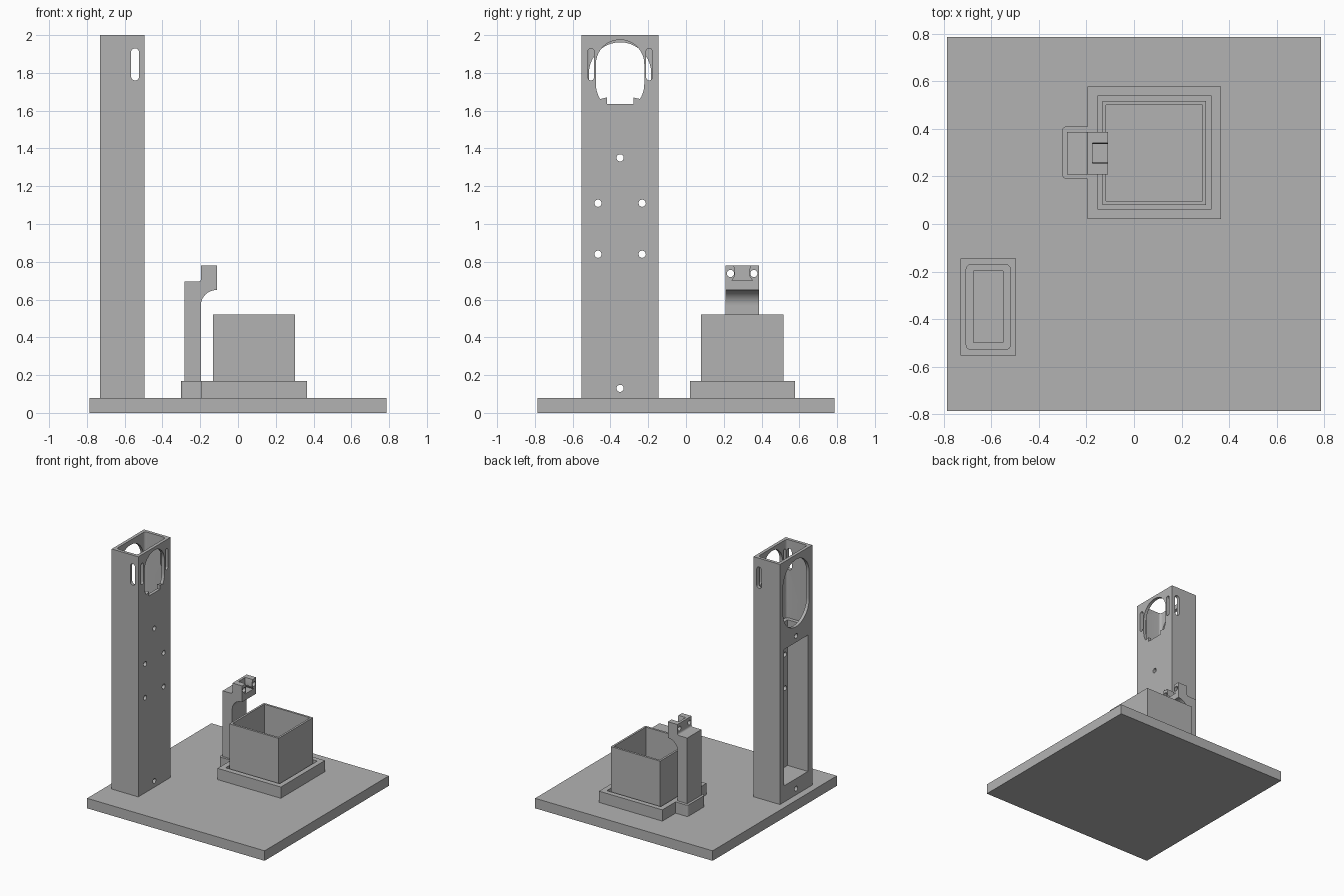
import bpy
import bmesh
import math

cube = bpy.data.objects.get("Cube")
if cube:
    bpy.data.objects.remove(cube, do_unlink=True)

grey = bpy.data.materials.new("plain_grey")
grey.use_nodes = True
GREY = (0.45, 0.45, 0.45, 1)
grey.diffuse_color = GREY
grey.node_tree.nodes["Principled BSDF"].inputs["Base Color"].default_value = GREY


# ---- profile helpers (2D outlines) ----
def arc(cu, cv, r, a0, a1, n=12):
    steps = [math.radians(a0 + (a1 - a0) * i / n) for i in range(n + 1)]
    return [(cu + r * math.cos(a), cv + r * math.sin(a)) for a in steps]


def rect(u0, u1, v0, v1, r=0.0):
    if r == 0:
        return [(u0, v0), (u1, v0), (u1, v1), (u0, v1)]
    return (arc(u0 + r, v0 + r, r, 180, 270, 6) + arc(u1 - r, v0 + r, r, 270, 360, 6)
            + arc(u1 - r, v1 - r, r, 0, 90, 6) + arc(u0 + r, v1 - r, r, 90, 180, 6))


def slot(u, v0, v1, r):
    return arc(u, v1 - r, r, 0, 180, 20) + arc(u, v0 + r, r, 180, 360, 20)


def circle(u, v, r):
    return arc(u, v, r, 0, 345, 23)


# ---- solid helpers ----
def prism(name, axis, profile, lo, hi):
    """Extrude an outline along x (y,z), y (x,z) or z (x,y)."""
    place = {"x": lambda u, v, w: (w, u, v),
             "y": lambda u, v, w: (u, w, v),
             "z": lambda u, v, w: (u, v, w)}[axis]
    bm = bmesh.new()
    ends = [[bm.verts.new(place(u, v, w)) for u, v in profile] for w in (lo, hi)]
    bm.faces.new(ends[0])
    bm.faces.new(ends[1])
    n = len(profile)
    for i in range(n):
        j = (i + 1) % n
        bm.faces.new((ends[0][i], ends[0][j], ends[1][j], ends[1][i]))
    bmesh.ops.recalc_face_normals(bm, faces=bm.faces)
    mesh = bpy.data.meshes.new(name)
    bm.to_mesh(mesh)
    bm.free()
    mesh.materials.append(grey)
    obj = bpy.data.objects.new(name, mesh)
    bpy.context.scene.collection.objects.link(obj)
    return obj


def combine(obj, axis, profile, lo, hi, operation="DIFFERENCE"):
    """Cut a prism from the part, or fuse one to it, and bake the result."""
    tool = prism("cutter", axis, profile, lo, hi)
    tool.hide_render = True
    mod = obj.modifiers.new("combine", "BOOLEAN")
    mod.operation = operation
    mod.solver = "EXACT"
    mod.object = tool
    bpy.context.view_layer.update()
    graph = bpy.context.evaluated_depsgraph_get()
    baked = bpy.data.meshes.new_from_object(obj.evaluated_get(graph))
    obj.modifiers.clear()
    obj.data = baked
    bpy.data.objects.remove(tool, do_unlink=True)


def smooth(obj):
    bpy.ops.object.select_all(action="DESELECT")
    obj.select_set(True)
    bpy.context.view_layer.objects.active = obj
    bpy.ops.object.shade_smooth_by_angle(angle=math.radians(30))


DECK = 0.08
SEAM = 1.375
TX0, TX1, TY0, TY1 = -0.73, -0.495, -0.553, -0.145
TY = (TY0 + TY1) / 2

# ---- base plate ----
prism("base_plate", "z", rect(-0.785, 0.785, -0.785, 0.785), 0, DECK)

# ---- lower tower: hollow, with a tall rear window and screw holes ----
lower = prism("tower_lower", "z", rect(TX0, TX1, TY0, TY1), DECK, SEAM)
combine(lower, "z", rect(-0.675, -0.55, -0.498, -0.197), 0.21, 1.5)
combine(lower, "x", rect(-0.498, -0.197, 0.21, 1.3), -0.8, -0.6)
for z in (0.13, 1.35):
    combine(lower, "x", circle(TY, z, 0.019), -0.8, -0.4)
for z in (0.84, 1.11):
    for side in (-1, 1):
        combine(lower, "x", circle(TY + side * 0.117, z, 0.019), -0.6, -0.4)
smooth(lower)

# ---- upper tower: thin tube with keyhole, long rear opening and side slots ----
upper = prism("tower_upper", "z", rect(TX0, TX1, TY0, TY1), SEAM, 2.0)
combine(upper, "z", rect(-0.705, -0.52, -0.528, -0.17, 0.02), 1.3, 2.1)
keyhole = (arc(TY, 1.847, 0.128, 0, 180, 28) + arc(TY + 0.02, 1.74, 0.148, 180, 212, 5)
           + [(TY - 0.07, 1.67), (TY - 0.07, 1.635), (TY + 0.07, 1.635), (TY + 0.07, 1.67)]
           + arc(TY - 0.02, 1.74, 0.148, 328, 360, 5))
combine(upper, "x", keyhole, -0.6, -0.4)
combine(upper, "x", slot(TY, 1.425, 1.962, 0.165), -0.8, -0.6)
for side in (-1, 1):
    combine(upper, "x", slot(TY + side * 0.154, 1.76, 1.93, 0.016), -0.6, -0.4)
combine(upper, "y", slot(-0.545, 1.76, 1.93, 0.021), -0.7, 0)
smooth(upper)

# ---- tray with a recess, and a lug that holds the post ----
tray = prism("tray", "z", rect(-0.195, 0.365, 0.02, 0.577), DECK, 0.17)
combine(tray, "z", rect(-0.302, -0.15, 0.19, 0.41, 0.018), DECK, 0.17, "UNION")
combine(tray, "z", rect(-0.153, 0.325, 0.063, 0.537), 0.11, 0.3)
smooth(tray)

# ---- open box standing in the tray ----
box = prism("open_box", "z", rect(-0.133, 0.303, 0.08, 0.517), 0.11, 0.52)
combine(box, "z", rect(-0.117, 0.287, 0.097, 0.5), 0.127, 0.6)

# ---- post with a curved arm, notched and drilled at its tip ----
outline = ([(-0.282, 0.1), (-0.197, 0.1)]
           + arc(-0.115, 0.568, 0.082, 180, 90)
           + [(-0.11, 0.65), (-0.11, 0.78), (-0.195, 0.78)]
           + arc(-0.21, 0.71, 0.015, 0, -90, 6) + [(-0.282, 0.695)])
post = prism("sensor_post", "y", outline, 0.208, 0.387)
MID = 0.2975
half = [(0.055, 0.7), (0.038, 0.725), (0.038, 0.755), (0.048, 0.8)]
notch = [(MID + u, v) for u, v in half] + [(MID - u, v) for u, v in reversed(half)]
combine(post, "x", notch, -0.175, 0)
for side in (-1, 1):
    combine(post, "x", circle(MID + side * 0.062, 0.738, 0.019), -0.4, 0)
smooth(post)
